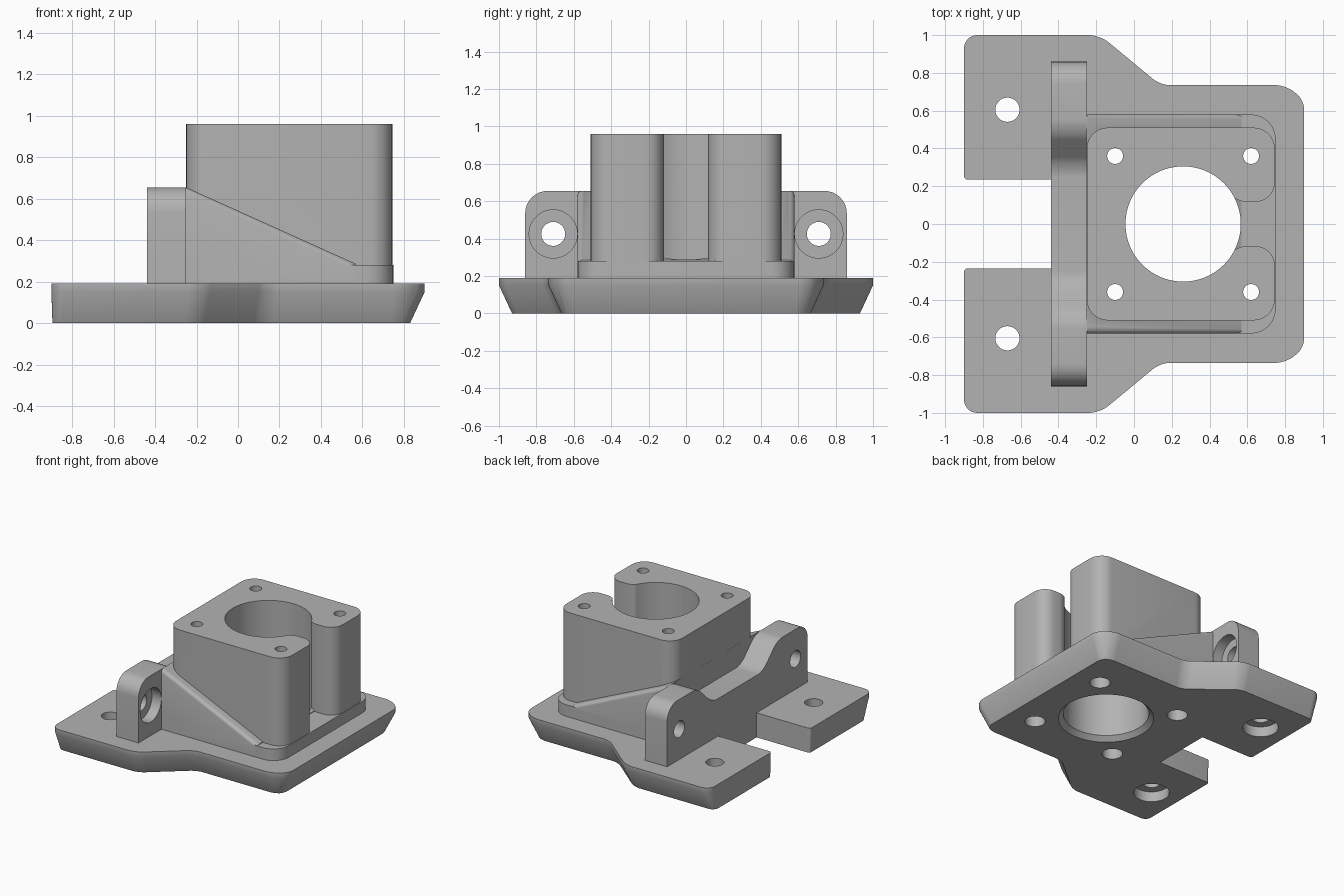
import bpy, bmesh, math
from mathutils import Vector, Matrix

cube = bpy.data.objects.get("Cube")
if cube:
    bpy.data.objects.remove(cube, do_unlink=True)

grey = bpy.data.materials.new("plain_grey")
grey.use_nodes = True
grey.diffuse_color = (0.45, 0.45, 0.45, 1)
grey.node_tree.nodes["Principled BSDF"].inputs["Base Color"].default_value = (0.45, 0.45, 0.45, 1)


def rounded(corners, steps=8):
    """Polygon of (u, v, r) corners, each rounded over a tangent length r."""
    out = []
    for i, (u, v, r) in enumerate(corners):
        p = Vector((u, v))
        if r == 0:
            out.append(p)
            continue
        a = Vector(corners[i - 1][:2]) - p
        b = Vector(corners[(i + 1) % len(corners)][:2]) - p
        a, b = p + a.normalized() * r, p + b.normalized() * r
        ca, cb = a.lerp(p, 0.55), b.lerp(p, 0.55)
        for k in range(steps + 1):
            t = k / steps
            s = 1 - t
            out.append(a * s**3 + ca * 3 * s * s * t + cb * 3 * s * t * t + b * t**3)
    return out


def mirrored(half):
    """Close a half outline by mirroring its second coordinate."""
    return half + [(u, -v, r) for u, v, r in reversed(half)]


def finish(name, bm):
    bmesh.ops.recalc_face_normals(bm, faces=bm.faces)
    mesh = bpy.data.meshes.new(name)
    bm.to_mesh(mesh)
    bm.free()
    mesh.materials.append(grey)
    obj = bpy.data.objects.new(name, mesh)
    bpy.context.collection.objects.link(obj)
    return obj


def loft(loops):
    """Solid through matching loops of 3D points."""
    bm = bmesh.new()
    rings = [[bm.verts.new(p) for p in loop] for loop in loops]
    n = len(rings[0])
    for low, high in zip(rings, rings[1:]):
        for i in range(n):
            j = (i + 1) % n
            bm.faces.new((low[i], low[j], high[j], high[i]))
    bm.faces.new(rings[0])
    bm.faces.new(rings[-1])
    bmesh.ops.recalc_face_normals(bm, faces=bm.faces)
    return bm


def prism_z(outline, z0, z1):
    return loft([[(p.x, p.y, z) for p in outline] for z in (z0, z1)])


def cutter(x, y, z, r1, r2, depth, axis="Z", sides=48):
    """Round cutter starting at a point and running along +axis."""
    bm = bmesh.new()
    bmesh.ops.create_cone(bm, cap_ends=True, segments=sides, radius1=r1, radius2=r2, depth=depth)
    bmesh.ops.translate(bm, verts=bm.verts, vec=(0, 0, depth / 2))
    if axis == "X":
        bmesh.ops.rotate(bm, verts=bm.verts, matrix=Matrix.Rotation(math.pi / 2, 3, "Y"))
    bmesh.ops.translate(bm, verts=bm.verts, vec=(x, y, z))
    return finish("hole_cutter", bm)


def combine(body, tool, operation):
    mod = body.modifiers.new("join", "BOOLEAN")
    mod.operation = operation
    mod.solver = "EXACT"
    mod.object = tool
    bpy.context.view_layer.objects.active = body
    bpy.ops.object.modifier_apply(modifier=mod.name)
    bpy.data.objects.remove(tool, do_unlink=True)


# Base plate: notched outline, tapering inward underneath
top = rounded(mirrored([(-0.44, 0.235, 0), (-0.9, 0.235, 0.02), (-0.9, 1, 0.07), (-0.18, 1, 0.06),
                        (0.14, 0.735, 0.05), (0.8, 0.735, 0.05), (0.9, 0.66, 0.05)]))
bottom = rounded(mirrored([(-0.44, 0.235, 0), (-0.895, 0.235, 0.02), (-0.895, 0.93, 0.05),
                           (-0.205, 0.93, 0.05), (0.114, 0.665, 0.05), (0.777, 0.665, 0.04),
                           (0.83, 0.625, 0.04)]))
body = finish("mounting_bracket", loft([
    [(p.x, p.y, 0) for p in bottom],
    [(p.x, p.y, 0.15) for p in top],
    [(p.x, p.y, 0.19) for p in top]]))

# Pedestal under the housing
pedestal = rounded(mirrored([(-0.251, 0.58, 0), (0.75, 0.58, 0.13)]))
combine(body, finish("pedestal", prism_z(pedestal, 0.1, 0.28)), "UNION")

# Sloping side ribs, with softened outer edges
slope = [(-0.251, 0.12), (0.57, 0.12), (0.57, 0.285), (-0.251, 0.655)]
bm = loft([[(x, y, z) for x, z in slope] for y in (-0.58, 0.58)])
edges = [e for e in bm.edges if abs(e.verts[0].co.y - e.verts[1].co.y) < 0.01
         and abs(e.verts[0].co.x - e.verts[1].co.x) > 0.5
         and max(v.co.z for v in e.verts) > 0.5]
bmesh.ops.bevel(bm, geom=edges, offset=0.025, segments=4, profile=0.5, affect="EDGES")
combine(body, finish("side_ribs", bm), "UNION")

# Tall housing with an open slot in its right-hand face
housing = rounded(mirrored([(0.3, 0.15, 0), (0.48, 0.19, 0), (0.541, 0.118, 0.05),
                            (0.745, 0.118, 0.1), (0.745, 0.51, 0.11), (-0.25, 0.51, 0.11)]))
combine(body, finish("housing", prism_z(housing, 0.14, 0.96)), "UNION")

# Cross wall with two raised ears
wall = rounded([(-0.86, 0.1, 0), (-0.86, 0.655, 0.12), (-0.49, 0.655, 0.06), (-0.31, 0.48, 0.06),
                (0.31, 0.48, 0.06), (0.49, 0.655, 0.06), (0.86, 0.655, 0.12), (0.86, 0.1, 0)])
combine(body, finish("ear_wall", loft([[(x, p.x, p.y) for p in wall] for x in (-0.44, -0.25)])), "UNION")

# Main bore with a chamfered mouth underneath
combine(body, cutter(0.26, 0, -0.1, 0.305, 0.305, 1.2, sides=96), "DIFFERENCE")
combine(body, cutter(0.26, 0, -0.05, 0.39, 0.295, 0.095, sides=96), "DIFFERENCE")

# Bolt holes and their counterbores
for side in (-1, 1):
    for x in (-0.1, 0.62):
        combine(body, cutter(x, side * 0.36, -0.1, 0.042, 0.042, 1.2), "DIFFERENCE")
        combine(body, cutter(x, side * 0.36, -0.1, 0.073, 0.073, 0.2), "DIFFERENCE")
    combine(body, cutter(-0.67, side * 0.605, -0.1, 0.064, 0.064, 0.5), "DIFFERENCE")
    combine(body, cutter(-0.67, side * 0.605, -0.1, 0.127, 0.127, 0.18), "DIFFERENCE")
    combine(body, cutter(-0.6, side * 0.71, 0.425, 0.064, 0.064, 0.5, "X"), "DIFFERENCE")
    combine(body, cutter(-0.33, side * 0.71, 0.425, 0.129, 0.129, 0.2, "X"), "DIFFERENCE")

bpy.ops.object.select_all(action="DESELECT")
body.select_set(True)
bpy.context.view_layer.objects.active = body
bpy.ops.object.shade_smooth_by_angle(angle=math.radians(30))
